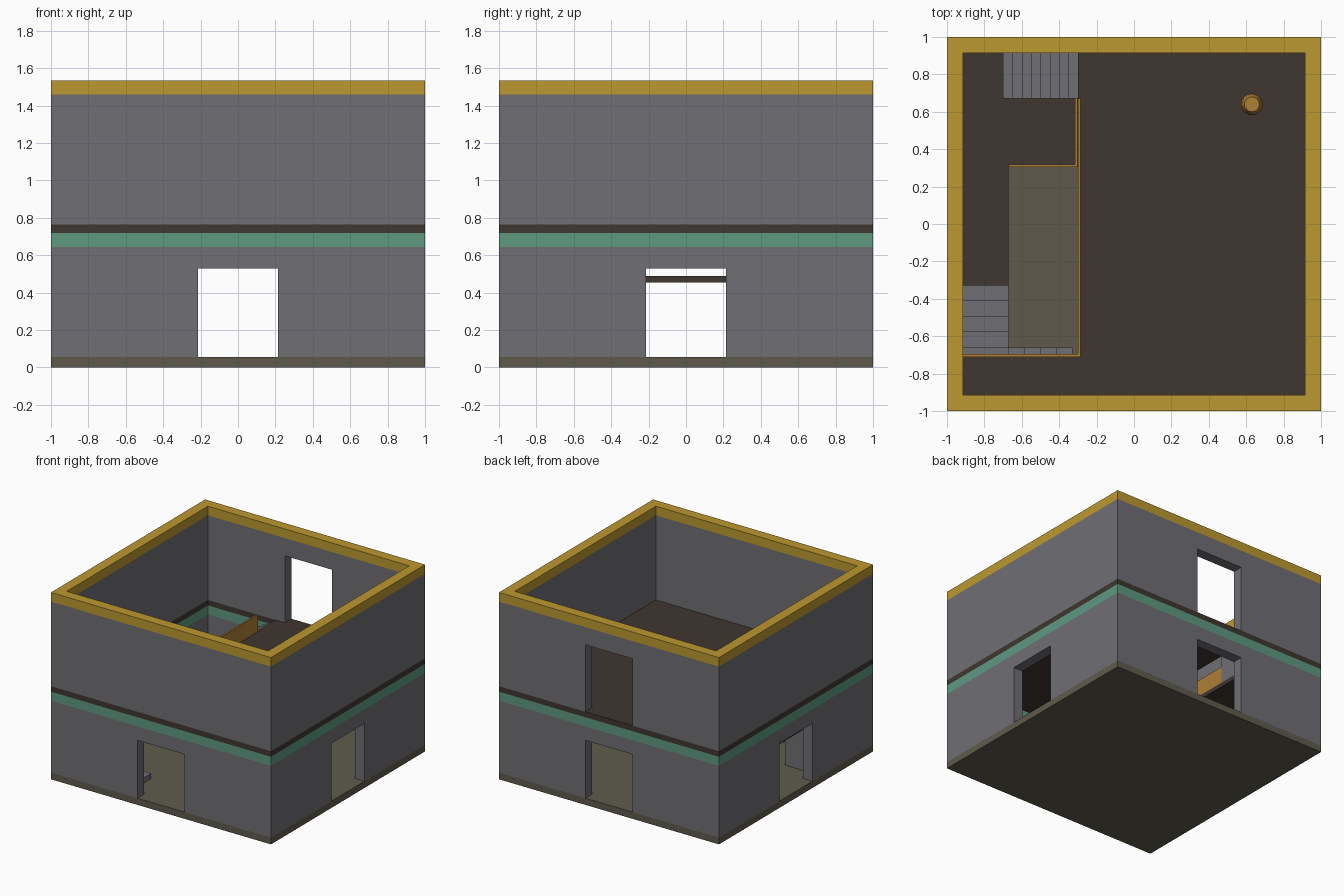
import bpy, bmesh, math
from mathutils import Vector

if "Cube" in bpy.data.objects:
    bpy.data.objects.remove(bpy.data.objects["Cube"])


def material(name, rgb):
    m = bpy.data.materials.new(name)
    m.diffuse_color = (*rgb, 1)
    m.use_nodes = True
    m.node_tree.nodes["Principled BSDF"].inputs["Base Color"].default_value = m.diffuse_color
    return m


GREY = material("grey stone", (0.160, 0.160, 0.178))
GOLD = material("gold trim", (0.50, 0.315, 0.029))
GREEN = material("green band", (0.112, 0.32, 0.222))
DARK = material("dark floor", (0.050, 0.037, 0.029))
OLIVE = material("olive ground", (0.114, 0.105, 0.071))
WOOD = material("orange wood", (0.42, 0.21, 0.035))

Z_BASE, Z_BAND, Z_FLOOR, Z_UP, Z_CAP, Z_TOP = 0.055, 0.645, 0.72, 0.765, 1.46, 1.535
IN = 0.915          # inner face of the walls
Z_LAND = 0.49       # top of the half landing


def finish(name, bm, mat):
    bmesh.ops.remove_doubles(bm, verts=bm.verts, dist=1e-6)
    bmesh.ops.recalc_face_normals(bm, faces=bm.faces)
    me = bpy.data.meshes.new(name)
    bm.to_mesh(me)
    bm.free()
    me.materials.append(mat)
    ob = bpy.data.objects.new(name, me)
    bpy.context.collection.objects.link(ob)
    return ob


def prism(name, points, sweep, mat):
    """Extrude a closed 3D outline along the sweep vector."""
    bm = bmesh.new()
    face = bm.faces.new([bm.verts.new(p) for p in points])
    ext = bmesh.ops.extrude_face_region(bm, geom=[face], use_keep_orig=True)
    moved = [g for g in ext["geom"] if isinstance(g, bmesh.types.BMVert)]
    bmesh.ops.translate(bm, verts=moved, vec=sweep)
    return finish(name, bm, mat)


def box(name, x0, x1, y0, y1, z0, z1, mat):
    return prism(name, [(x0, y0, z0), (x1, y0, z0), (x1, y1, z0), (x0, y1, z0)],
                 (0, 0, z1 - z0), mat)


def ring(name, hole, z0, z1, mat):
    """Square 2 x 2 slab with a rectangular hole (x0, x1, y0, y1)."""
    bm = bmesh.new()
    hx0, hx1, hy0, hy1 = hole
    loops = []
    for x0, x1, y0, y1 in ((-1, 1, -1, 1), (hx0, hx1, hy0, hy1)):
        for z in (z0, z1):
            loops.append([bm.verts.new((x, y, z)) for x, y in
                          ((x0, y0), (x1, y0), (x1, y1), (x0, y1))])
    ob, ot, ib, it = loops
    for a, b in ((ob, ot), (ot, it), (it, ib), (ib, ob)):
        for i in range(4):
            j = (i + 1) % 4
            bm.faces.new((a[i], a[j], b[j], b[i]))
    return finish(name, bm, mat)


def cut(ob, *cutters):
    """Cut the door openings and bake the result."""
    for c in cutters:
        mod = ob.modifiers.new("door", 'BOOLEAN')
        mod.operation, mod.solver, mod.object = 'DIFFERENCE', 'EXACT', c
    dg = bpy.context.evaluated_depsgraph_get()
    me = bpy.data.meshes.new_from_object(ob.evaluated_get(dg))
    ob.modifiers.clear()
    ob.data = me
    for c in cutters:
        bpy.data.objects.remove(c)


def stairs(name, start, run, side, count, tread, rise, first=1):
    """Solid flight: stepped profile along run, swept along side."""
    s, d = Vector(start), Vector(run)
    pts = [s.copy()]
    for i in range(count):
        up = Vector((0, 0, rise * (i + first)))
        pts += [s + d * tread * i + up, s + d * tread * (i + 1) + up]
    pts.append(s + d * tread * count)
    return prism(name, pts, side, GREY)


# Shell of the building
room = (-IN, IN, -IN, IN)
box("ground_slab", -1, 1, -1, 1, 0, Z_BASE, OLIVE)
lower = ring("lower_walls", room, Z_BASE, Z_BAND, GREY)
ring("ceiling_band", room, Z_BAND, Z_FLOOR, GREEN)
ring("upper_floor", (-IN, -0.30, -0.695, IN), Z_FLOOR, Z_UP, DARK)
upper = ring("upper_walls", room, Z_UP, Z_CAP, GREY)
ring("wall_cap", room, Z_CAP, Z_TOP, GOLD)

# Doors: one on each lower side, one at the back upstairs
D = 0.215
cut(lower,
    box("door_cutter_y", -D, D, -1.2, 1.2, 0.0, 0.53, GREY),
    box("door_cutter_x", -1.2, 1.2, -D, D, 0.0, 0.53, GREY))
cut(upper, box("upper_door_cutter", -D, D, 0.7, 1.2, 0.6, 1.315, GREY))

# Lower stairs: flight, corner step, second flight
RISE, TREAD = (Z_LAND - Z_BASE) / 10, 0.0855
X1, Y1 = -0.67, -0.66
stairs("lower_flight", (X1 + 4 * TREAD, -IN, Z_BASE), (-1, 0, 0),
       (0, Y1 + IN, 0), 4, TREAD, RISE)
box("corner_step", -IN, X1, -IN, Y1, Z_BASE, Z_BASE + 5 * RISE, GREY)
stairs("middle_flight", (-IN, Y1, Z_BASE), (0, 1, 0),
       (X1 + IN, 0, 0), 4, 0.0825, RISE, first=6)

# L-shaped half landing
prism("half_landing", [(x, y, 0.455) for x, y in
      ((-IN, -0.33), (X1, -0.33), (X1, 0.305), (-0.30, 0.305), (-0.30, IN), (-IN, IN))],
      (0, 0, Z_LAND - 0.455), DARK)

# Upper flight from the landing to the upper floor
stairs("upper_flight", (-0.70, 0.67, Z_LAND), (1, 0, 0),
       (0, IN - 0.67, 0), 8, 0.05, (Z_UP - Z_LAND) / 9)

# Solid railings
H = 0.14
box("floor_rail_side", -0.30, -0.287, -0.71, 0.67, Z_UP, Z_UP + H, WOOD)
box("floor_rail_front", -IN, -0.30, -0.71, -0.695, Z_UP, Z_UP + H, WOOD)
box("landing_rail_side", -0.315, -0.302, 0.318, 0.67, Z_LAND, Z_LAND + H, WOOD)
box("landing_rail_front", X1, -0.302, 0.305, 0.318, Z_LAND, Z_LAND + H, WOOD)

# Small barrel on the upper floor
bm = bmesh.new()
rows, N = [], 24
for r, z in ((0.040, 0), (0.053, 0.04), (0.058, 0.08), (0.053, 0.12), (0.040, 0.16)):
    rows.append([bm.verts.new((0.63 + r * math.cos(2 * math.pi * i / N),
                               0.64 + r * math.sin(2 * math.pi * i / N), Z_UP + z))
                 for i in range(N)])
for a, b in zip(rows, rows[1:]):
    for i in range(N):
        j = (i + 1) % N
        bm.faces.new((a[i], a[j], b[j], b[i]))
bm.faces.new(rows[0])
bm.faces.new(rows[-1])
finish("barrel", bm, WOOD)
